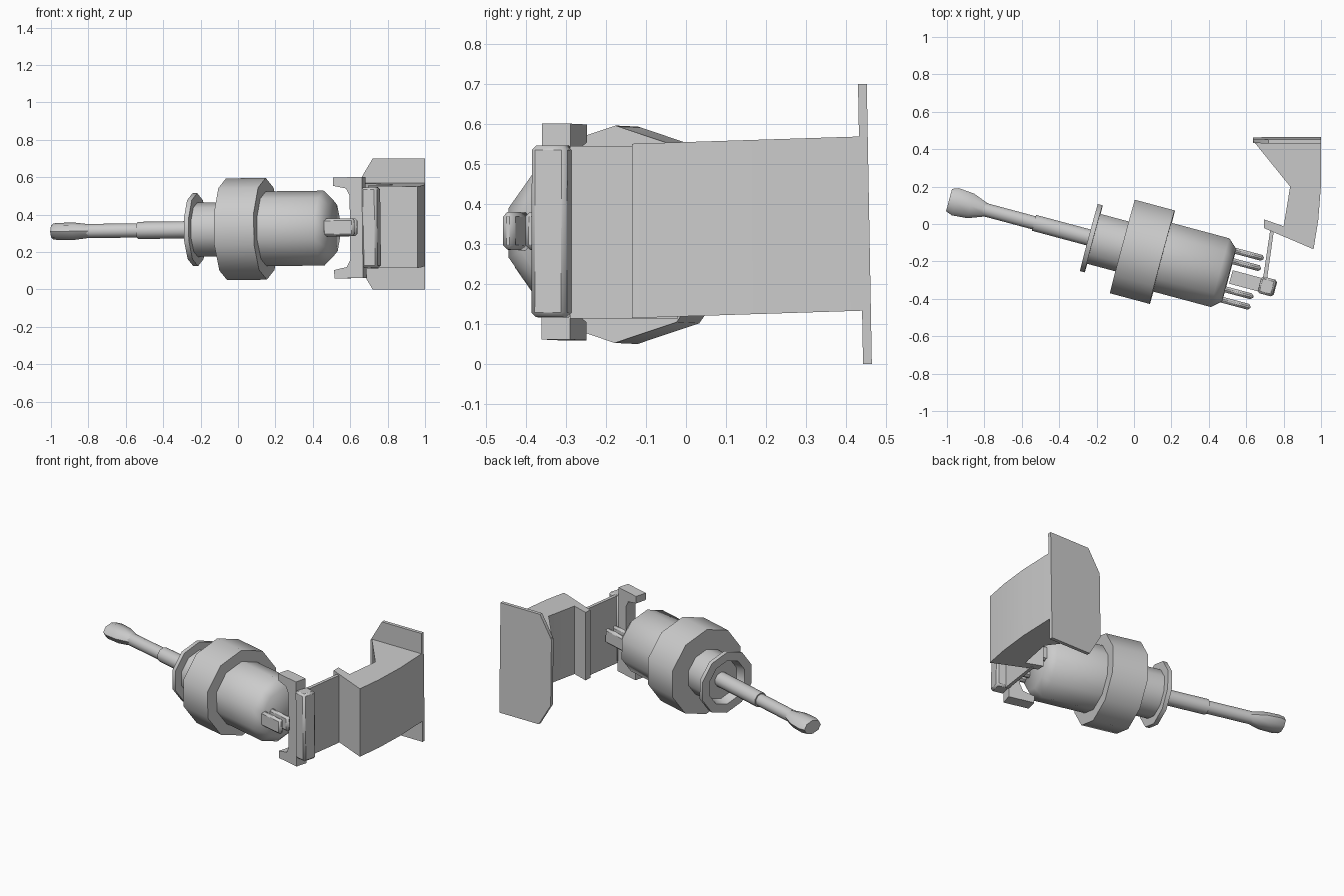
import bpy, bmesh, math
from mathutils import Matrix, Vector

if "Cube" in bpy.data.objects:
    bpy.data.objects.remove(bpy.data.objects["Cube"])

# Tilted frame: local x runs along the plunger axis
AXIS = (Matrix.Translation((0.045, -0.149, 0.323)) @ Matrix.Rotation(math.radians(-15), 4, 'Z')
        @ Matrix.Rotation(math.radians(-0.7), 4, 'Y'))


def finish(name, bm, matrix=None, angle=50, bevel=0):
    bmesh.ops.recalc_face_normals(bm, faces=bm.faces)
    me = bpy.data.meshes.new(name)
    if matrix:
        bm.transform(matrix)
    bm.to_mesh(me)
    bm.free()
    ob = bpy.data.objects.new(name, me)
    bpy.context.collection.objects.link(ob)
    bpy.ops.object.select_all(action='DESELECT')
    ob.select_set(True)
    bpy.context.view_layer.objects.active = ob
    if bevel:
        m = ob.modifiers.new("bevel", 'BEVEL')
        m.width, m.segments = bevel, 1
    bpy.ops.object.shade_smooth_by_angle(angle=math.radians(angle))
    return ob


def lathe(name, stations, sides=10, angle=50):
    """Loft of polygon rings; station = (t, half width, half height)."""
    bm = bmesh.new()
    rings = []
    for t, ry, rz in stations:
        rings.append([bm.verts.new((t, ry * math.cos(a), rz * math.sin(a)))
                      for a in (math.pi / 2 + 2 * math.pi * k / sides for k in range(sides))])
    for a, b in zip(rings, rings[1:]):
        for k in range(sides):
            j = (k + 1) % sides
            bm.faces.new((a[k], a[j], b[j], b[k]))
    bm.faces.new(rings[0])
    bm.faces.new(rings[-1])
    return finish(name, bm, AXIS, angle)


def prism(name, outline, offset, matrix=None, bevel=0, angle=50):
    """Extrude a closed outline of 3D points by an offset vector."""
    bm = bmesh.new()
    f = bm.faces.new([bm.verts.new(p) for p in outline])
    r = bmesh.ops.extrude_face_region(bm, geom=[f])
    bmesh.ops.translate(bm, vec=Vector(offset),
                        verts=[v for v in r['geom'] if isinstance(v, bmesh.types.BMVert)])
    return finish(name, bm, matrix, angle, bevel)


def box(name, lo, hi, matrix=None, bevel=0):
    out = [(lo[0], lo[1], lo[2]), (hi[0], lo[1], lo[2]), (hi[0], hi[1], lo[2]), (lo[0], hi[1], lo[2])]
    return prism(name, out, (0, 0, hi[2] - lo[2]), matrix, bevel)


def round_rings(*pairs):
    return [(t, r, r) for t, r in pairs]


# Plunger housing
lathe("housing_barrel", round_rings((0.09, 0.2), (0.43, 0.2), (0.48, 0.152)))
lathe("housing_collar", round_rings((-0.11, 0.272), (0.11, 0.272)))
# Neck with flange and recessed mouth
lathe("neck_flange", round_rings((-0.24, 0.125), (-0.296, 0.14), (-0.296, 0.195), (-0.27, 0.195),
                                 (-0.27, 0.145), (-0.1, 0.145)))

# Stepped shaft and flattened tip
lathe("shaft_thick", round_rings((-0.6, 0.046), (-0.2, 0.046)))
lathe("shaft_thin", round_rings((-0.88, 0.038), (-0.59, 0.038)))
lathe("shaft_tip", [(-1.07, 0.062, 0.043), (-1.035, 0.075, 0.046), (-0.95, 0.068, 0.046),
                    (-0.865, 0.036, 0.036)], 8)

# Terminal blades
for i, s in enumerate((-0.137, -0.079, 0.077, 0.134)):
    box(f"terminal_blade_{i + 1}", (0.46, s - 0.016, -0.045), (0.635, s + 0.016, 0.05), AXIS, 0.012)

# C-shaped clip: half outline mirrored about the axis height
half = [(0.655, 0.27), (0.495, 0.27), (0.495, 0.225), (0.565, 0.21), (0.585, 0.17)]
clip = half + [(t, -z) for t, z in reversed(half)]
prism("c_clip", [(t, -0.044, z) for t, z in clip], (0, 0.074, 0), AXIS, angle=40)
box("clip_block", (0.65, -0.052, -0.215), (0.735, 0.04, 0.215), AXIS, 0.012)

# Thin link plate to the mounting arm
prism("link_plate", [(0.69, -0.29, 0.113), (0.712, -0.29, 0.113), (0.75, -0.02, 0.113), (0.73, -0.02, 0.113)],
      (0, 0, 0.432))

# Mounting arm: thick angled body that widens toward the wall plate
arm = [(0.695, 0.025), (0.80, -0.012), (0.835, 0.2), (0.637, 0.445), (1.0, 0.445),
       (1.0, 0.21), (0.985, 0.02), (0.96, -0.135), (0.695, -0.022)]
prism("mounting_arm", [(x, y, 0.119 + 0.032 * y) for x, y in arm], (0, 0, 0.436))

# Wall plate with clipped corners, leaning slightly
plate = [(1.0, 0), (1.0, 0.7), (0.72, 0.7), (0.637, 0.56), (0.637, 0.14), (0.72, 0)]
prism("wall_plate", [(x, 0.443 - 0.018 * z, z) for x, z in plate], (0, 0.022, 0), angle=35)
